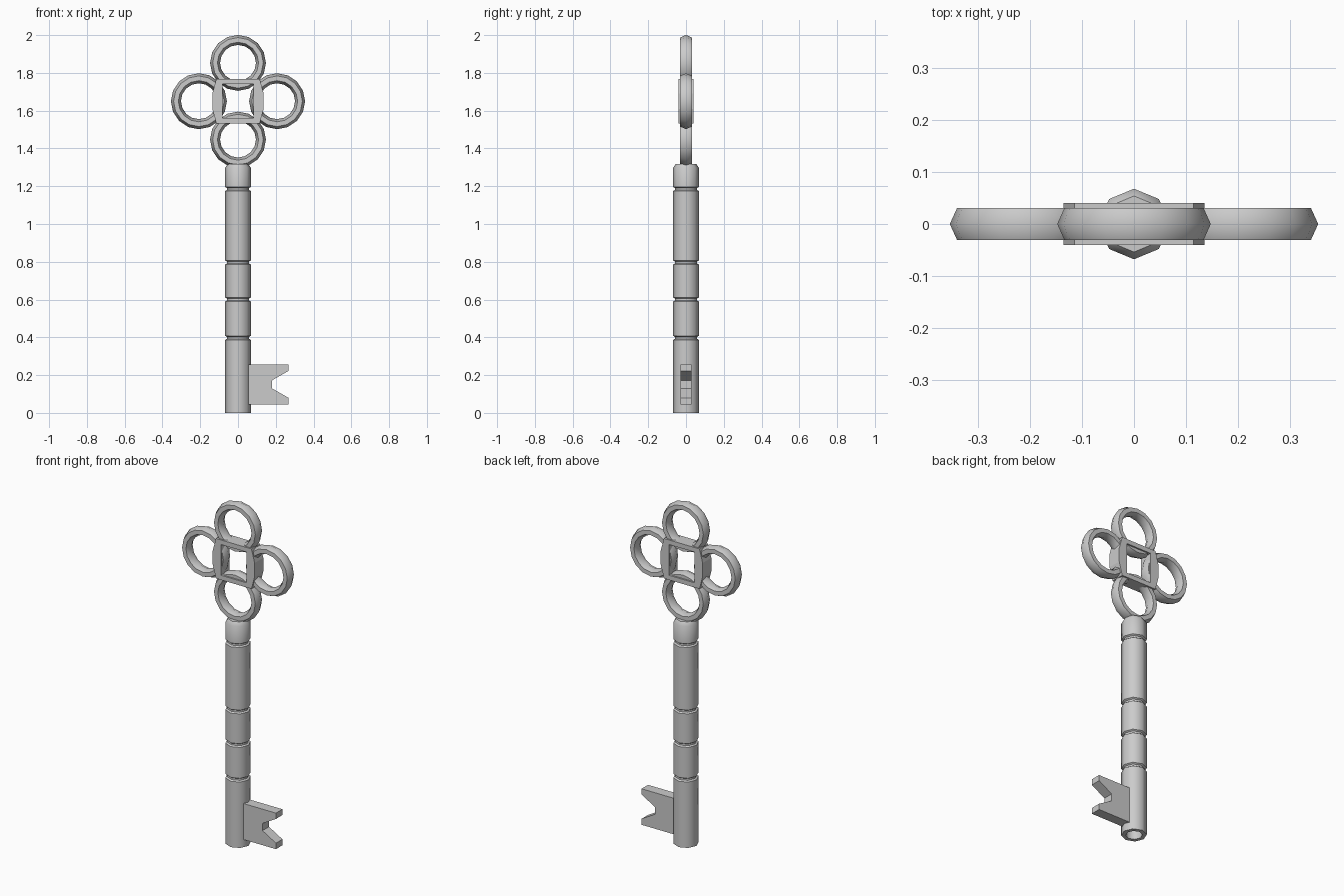
import bpy
import bmesh
from math import cos, sin, pi, radians

if "Cube" in bpy.data.objects:
    bpy.data.objects.remove(bpy.data.objects["Cube"])


def make_object(name, bm, smooth=None):
    bmesh.ops.recalc_face_normals(bm, faces=bm.faces)
    mesh = bpy.data.meshes.new(name)
    bm.to_mesh(mesh)
    bm.free()
    obj = bpy.data.objects.new(name, mesh)
    bpy.context.collection.objects.link(obj)
    if smooth:
        bpy.ops.object.select_all(action='DESELECT')
        obj.select_set(True)
        bpy.context.view_layer.objects.active = obj
        bpy.ops.object.shade_smooth_by_angle(angle=radians(smooth))
    return obj


def bridge(bm, a, b):
    for i in range(len(a)):
        j = (i + 1) % len(a)
        bm.faces.new((a[i], a[j], b[j], b[i]))


def prism(name, outline, half, hole=None):
    """Extrude an x-z outline along y, optionally with a matching hole outline."""
    bm = bmesh.new()

    def loop(points, y):
        return [bm.verts.new((x, y, z)) for x, z in points]
    front, back = loop(outline, -half), loop(outline, half)
    bridge(bm, front, back)
    if hole:
        hole_front, hole_back = loop(hole, -half), loop(hole, half)
        bridge(bm, hole_front, hole_back)
        bridge(bm, front, hole_front)
        bridge(bm, back, hole_back)
    else:
        bm.faces.new(front)
        bm.faces.new(back)
    return make_object(name, bm)


# Octagonal shaft with grooves, chamfered top and hollow bottom
R = 0.068
profile = [(0.045, 0.10), (0.045, 0.0), (R, 0.0)]
for z in (0.397, 0.60, 0.796, 1.185):
    profile += [(R, z - 0.011), (0.059, z - 0.005), (0.059, z + 0.005), (R, z + 0.011)]
profile += [(R, 1.298), (0.054, 1.318)]
bm = bmesh.new()
loops = [[bm.verts.new((r * cos(k * pi / 4), r * sin(k * pi / 4), z)) for k in range(8)]
         for r, z in profile]
for a, b in zip(loops, loops[1:]):
    bridge(bm, a, b)
bm.faces.new(loops[0])
bm.faces.new(loops[-1])
make_object("shaft", bm, 46)

# Four bow rings with six-sided cross-section
SECTION = [(0.148, 0), (0.134, 0.031), (0.109, 0.031),
           (0.095, 0), (0.109, -0.031), (0.134, -0.031)]
CZ, OFF, N = 1.65, 0.207, 16
for name, dx, dz in (("ring_top", 0, OFF - 0.004), ("ring_bottom", 0, -OFF + 0.004),
                     ("ring_left", -OFF, 0), ("ring_right", OFF, 0)):
    bm = bmesh.new()
    rings = [[bm.verts.new((dx + r * cos(2 * pi * k / N), y, CZ + dz + r * sin(2 * pi * k / N)))
              for r, y in SECTION] for k in range(N)]
    for k in range(N):
        bridge(bm, rings[k], rings[(k + 1) % N])
    make_object(name, bm, 55)

# Central square frame with bulged sides
quarter = [(0.136, 0.04), (0.115, 0.117)]
inner = [(0.082, 0.04), (0.082, 0.09)]


def four_fold(pts):
    right = [(x, -z) for x, z in reversed(pts)] + pts
    return [(x, CZ + z) for x, z in right + [(-x, -z) for x, z in right]]


prism("bow_frame", four_fold(quarter), 0.04, four_fold(inner))

# Notched key bit
prism("key_bit", [(0.053, 0.045), (0.267, 0.045), (0.267, 0.08), (0.18, 0.13),
                  (0.18, 0.172), (0.267, 0.222), (0.267, 0.256), (0.053, 0.256)], 0.03)
